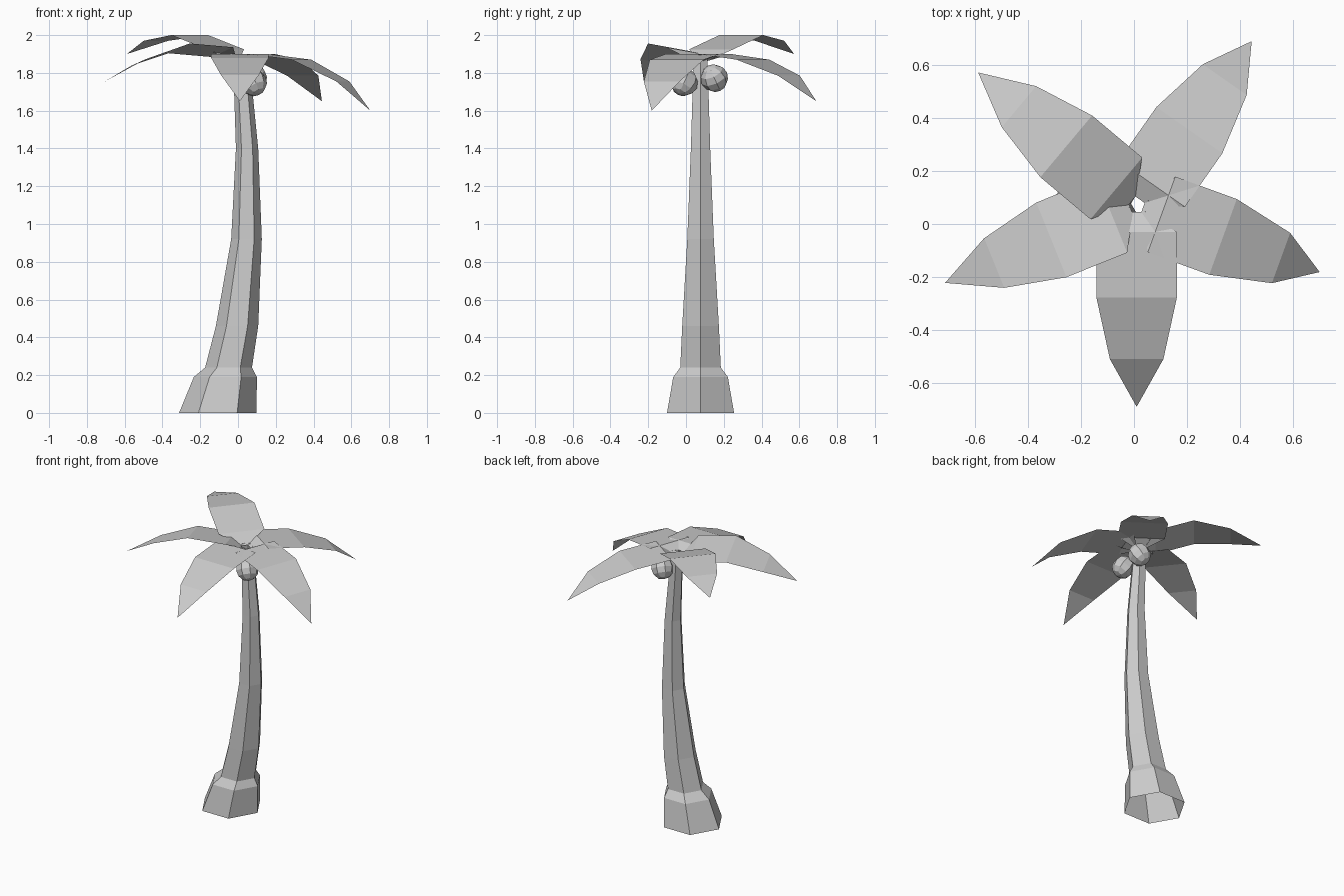
import bpy, bmesh
from math import radians, sin, cos, pi
from mathutils import Vector, Matrix

old = bpy.data.objects.get("Cube")
if old:
    bpy.data.objects.remove(old)

grey = bpy.data.materials.new("plain_grey")
grey.use_nodes = True
COLOUR = (0.6, 0.6, 0.6, 1)
grey.diffuse_color = COLOUR
grey.node_tree.nodes["Principled BSDF"].inputs["Base Color"].default_value = COLOUR


def add_object(name, bm):
    mesh = bpy.data.meshes.new(name)
    bm.to_mesh(mesh)
    bm.free()
    mesh.materials.append(grey)
    obj = bpy.data.objects.new(name, mesh)
    bpy.context.collection.objects.link(obj)
    return obj


# Trunk: open, leaning six-sided tube, rings given as (x, z, radius)
CROWN_Y = 0.077
RINGS = [(-0.107, 0, 0.205), (-0.067, 0.19, 0.167), (-0.05, 0.24, 0.124),
         (-0.005, 0.46, 0.112), (0.045, 0.92, 0.081), (0.048, 1.4, 0.059),
         (0.017, 1.87, 0.043)]
bm = bmesh.new()
loops = []
for x, z, r in RINGS:
    loops.append([bm.verts.new((x + r * cos(i * pi / 3), CROWN_Y + r * sin(i * pi / 3), z))
                  for i in range(6)])
for low, high in zip(loops, loops[1:]):
    for i in range(6):
        j = (i + 1) % 6
        bm.faces.new((low[i], low[j], high[j], high[i]))
add_object("trunk", bm)


# Leaves: thin arched strips with a narrow neck, wide middle and pointed tip
def leaf(name, angle, reach, heights, roll=0):
    along = Vector((cos(radians(angle)), sin(radians(angle)), 0))
    side = Vector((-along.y, along.x, 0))
    origin = Vector((0.01, 0.07, 0))
    distances = (0.025, 0.1, 0.347, 0.58)
    halves = (0.022, 0.152, 0.152, 0.101)
    bm = bmesh.new()
    rows = []
    for d, half, z in zip(distances, halves, (1.86, *heights)):
        middle = origin + along * d + Vector((0, 0, z))
        offset = (side + Vector((0, 0, roll))) * half
        rows.append((bm.verts.new(middle + offset), bm.verts.new(middle - offset)))
    for (l0, r0), (l1, r1) in zip(rows, rows[1:]):
        bm.faces.new((l0, r0, r1, l1))
    tip = bm.verts.new(origin + along * reach + Vector((0, 0, heights[-1])))
    bm.faces.new((*rows[-1], tip))
    add_object(name, bm)


leaf("front_leaf", -90, 0.76, (1.9, 1.88, 1.79, 1.65))
leaf("left_leaf", -20, 0.735, (1.9, 1.87, 1.755, 1.6))
leaf("back_left_leaf", 55, 0.757, (1.9, 1.87, 1.785, 1.65))
leaf("back_right_leaf", 140, 0.781, (1.925, 2.0, 1.97, 1.9))
leaf("right_leaf", 202, 0.78, (1.91, 1.93, 1.855, 1.75), roll=0.17)


# Coconuts: small faceted balls under the crown
def coconut(name, centre, tilt):
    bm = bmesh.new()
    bmesh.ops.create_uvsphere(bm, u_segments=8, v_segments=6, radius=0.074)
    turn = Matrix.Rotation(radians(tilt), 4, "X") @ Matrix.Rotation(radians(tilt), 4, "Y")
    bm.transform(Matrix.Translation(centre) @ turn)
    add_object(name, bm)


coconut("back_coconut", (0.08, 0.15, 1.772), 25)
coconut("front_coconut", (0.08, -0.01, 1.75), -25)
